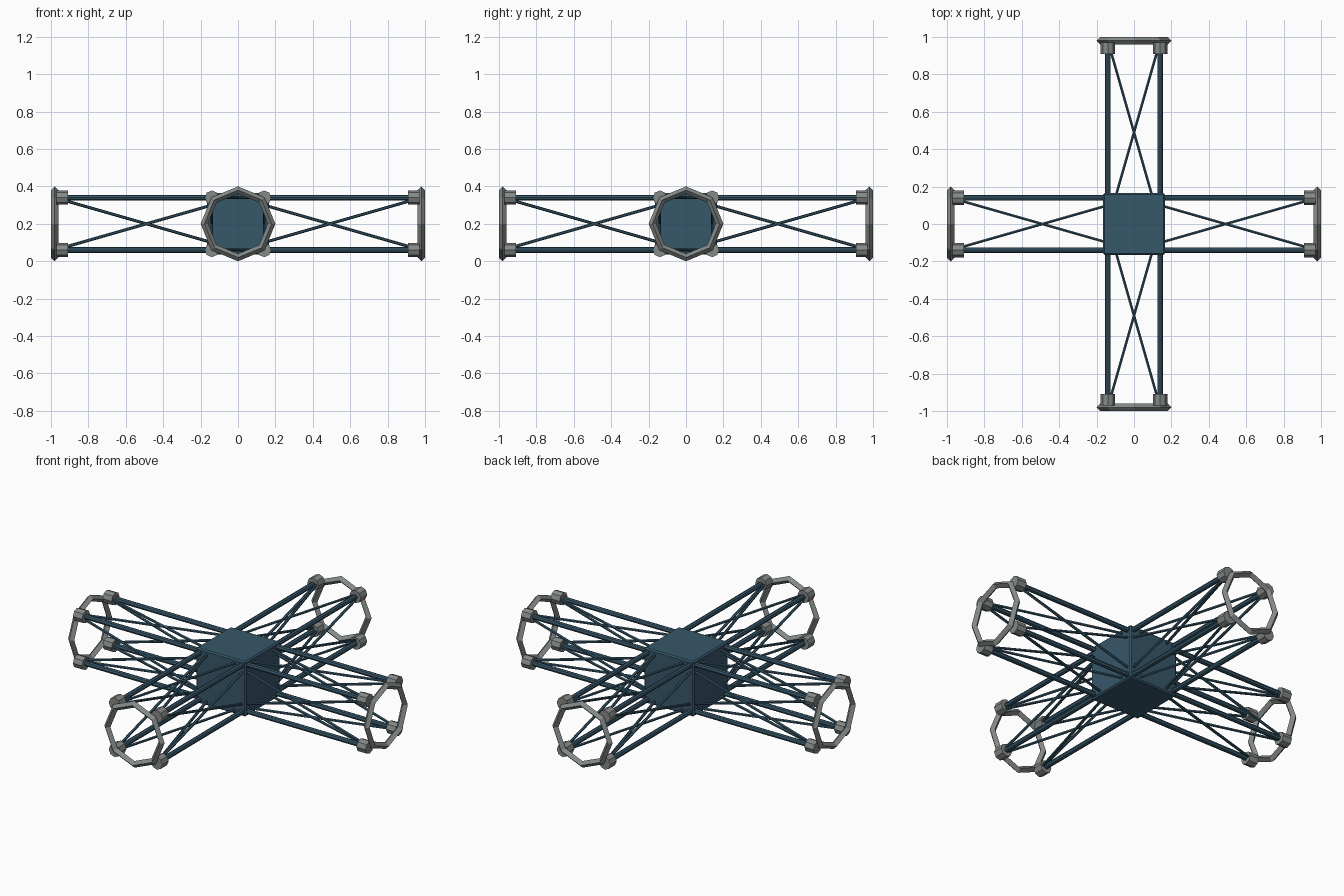
import bpy, bmesh, math
from mathutils import Vector, Matrix

if "Cube" in bpy.data.objects:
    bpy.data.objects.remove(bpy.data.objects["Cube"])

ZC = 0.2      # height of the arm axes
S = 0.14      # half spacing of the long tubes


def material(name, rgb):
    m = bpy.data.materials.new(name)
    m.diffuse_color = (*rgb, 1)
    m.use_nodes = True
    m.node_tree.nodes["Principled BSDF"].inputs["Base Color"].default_value = m.diffuse_color
    return m


BLUE = material("slate blue", (0.037, 0.096, 0.143))
GREY = material("warm grey", (0.235, 0.255, 0.25))


def finish(name, bm, mat, turn=0.0):
    """Turn an arm part around z, lift it to axis height, link it."""
    bmesh.ops.transform(bm, verts=bm.verts,
                        matrix=Matrix.Translation((0, 0, ZC)) @ Matrix.Rotation(turn, 4, 'Z'))
    bmesh.ops.recalc_face_normals(bm, faces=bm.faces)
    me = bpy.data.meshes.new(name)
    bm.to_mesh(me)
    bm.free()
    me.materials.append(mat)
    ob = bpy.data.objects.new(name, me)
    bpy.context.collection.objects.link(ob)
    return ob


def tube(bm, a, b, r, sides):
    a, b = Vector(a), Vector(b)
    d = b - a
    rot = d.to_track_quat('Z', 'Y').to_matrix().to_4x4()
    bmesh.ops.create_cone(bm, cap_ends=True, segments=sides, radius1=r, radius2=r,
                          depth=d.length, matrix=Matrix.Translation((a + b) / 2) @ rot)


def ring(bm, x, major, minor, n=8, k=4):
    """Eight-sided ring around the x axis with a diamond section."""
    rows = []
    for i in range(n):
        t = math.tau * i / n
        row = []
        for j in range(k):
            p = math.tau * j / k
            rad = major + minor * math.cos(p)
            row.append(bm.verts.new((x + minor * math.sin(p), rad * math.cos(t), rad * math.sin(t))))
        rows.append(row)
    for i in range(n):
        for j in range(k):
            u, v = rows[i], rows[(i + 1) % n]
            bm.faces.new((u[j], v[j], v[(j + 1) % k], u[(j + 1) % k]))


# central hub block
bm = bmesh.new()
bmesh.ops.create_cube(bm, size=0.33)
bmesh.ops.bevel(bm, geom=bm.edges[:], offset=0.008, segments=1, affect='EDGES')
finish("hub", bm, BLUE)

corners = [(y, z) for y in (-S, S) for z in (-S, S)]
for i, side in enumerate(("right", "back", "left", "front")):
    turn = i * math.pi / 2

    # four long tubes
    bm = bmesh.new()
    for y, z in corners:
        tube(bm, (0.1, y, z), (0.955, y, z), 0.015, 8)
    finish(side + "_long_tubes", bm, BLUE, turn)

    # crossed braces on all four sides of the arm
    bm = bmesh.new()
    x0, x1 = 0.1, 0.96
    for s in (-S, S):
        for f in (-1, 1):
            e0, e1 = f * S * (1 - x0 / 0.49), f * S * (1 - x1 / 0.49)
            tube(bm, (x0, s, e0), (x1, s, e1), 0.008, 6)
            tube(bm, (x0, e0, s), (x1, e1, s), 0.008, 6)
    finish(side + "_cross_braces", bm, BLUE, turn)

    # end fittings on the tubes
    bm = bmesh.new()
    for y, z in corners:
        tube(bm, (0.91, y, z), (0.97, y, z), 0.038, 8)
    finish(side + "_end_fittings", bm, GREY, turn)

    # docking ring
    bm = bmesh.new()
    ring(bm, 0.98, 0.18, 0.02)
    finish(side + "_end_ring", bm, GREY, turn)
